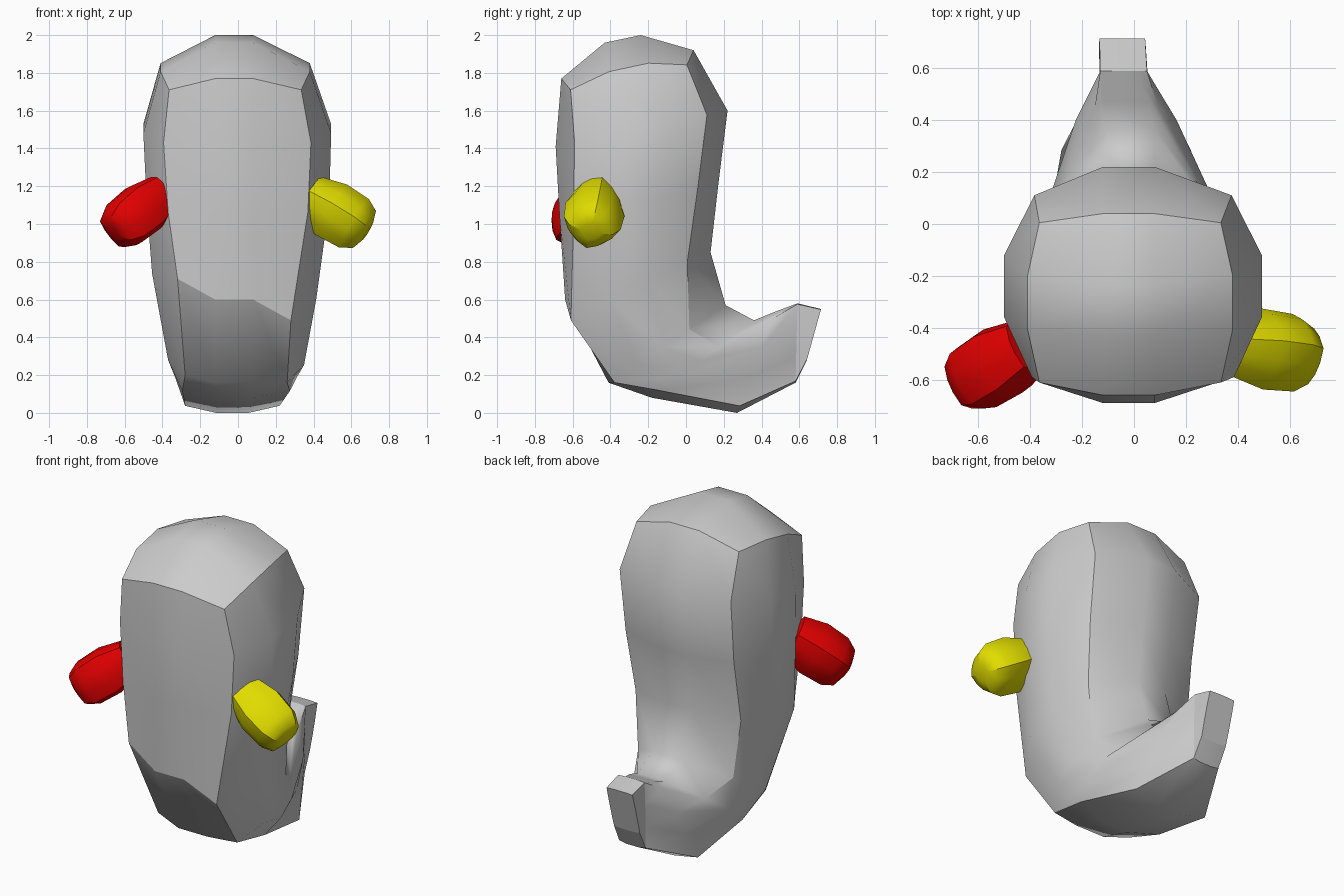
import bpy, bmesh, math
from mathutils import Vector

if "Cube" in bpy.data.objects:
    bpy.data.objects.remove(bpy.data.objects["Cube"])

CORNERS = (2, 5, 8, 11)   # columns of a 12-point ring that form the hard corner lines


def loft(name, rings, crown=None, sharp_rings=(), front_sharp=None, colour=None, back_end=99):
    """Skin 12-point rings; crown = four inner points of a 3x3 start cap."""
    bm = bmesh.new()
    rows = [[bm.verts.new(p) for p in ring] for ring in rings]
    for a, b in zip(rows, rows[1:]):
        for i in range(12):
            j = (i + 1) % 12
            bm.faces.new((a[i], a[j], b[j], b[i]))
    r = rows[0]
    if crown:
        a, b, c, d = [bm.verts.new(p) for p in crown]
        grid = [[r[11], r[0], r[1], r[2]], [r[10], a, b, r[3]],
                [r[9], c, d, r[4]], [r[8], r[7], r[6], r[5]]]
        for y in range(3):
            for x in range(3):
                bm.faces.new((grid[y][x], grid[y][x + 1], grid[y + 1][x + 1], grid[y + 1][x]))
    else:
        bm.faces.new(r)
    bm.faces.new(rows[-1])
    bmesh.ops.recalc_face_normals(bm, faces=bm.faces)
    for f in bm.faces:
        f.smooth = True

    def crease(u, v):
        e = bm.edges.get((u, v))
        if e:
            e.smooth = False
    for k, (a, b) in enumerate(zip(rows, rows[1:])):
        for i in CORNERS:
            if k != back_end or i in (2, 11):
                crease(a[i], b[i])
    for k in sharp_rings:
        for i in range(12):
            crease(rows[k][i], rows[k][(i + 1) % 12])
    if front_sharp is not None:
        for i in (11, 0, 1):
            crease(rows[front_sharp][i], rows[front_sharp][(i + 1) % 12])
    me = bpy.data.meshes.new(name)
    bm.to_mesh(me)
    bm.free()
    ob = bpy.data.objects.new(name, me)
    bpy.context.collection.objects.link(ob)
    if colour:
        mat = bpy.data.materials.new(name + "_paint")
        mat.diffuse_color = colour
        mat.use_nodes = True
        mat.node_tree.nodes["Principled BSDF"].inputs["Base Color"].default_value = mat.diffuse_color
        me.materials.append(mat)
    return ob


def body_ring(fy, fz, by, bz, w, cf, cb, tf, tb, drop=0.0, shift=0.0, mid=0.1, skew=0.0):
    """Rounded-square ring between a front point and a back point.
    shift moves it sideways, skew lowers the right front corner and lifts the left one."""
    F, B = Vector((0, fy, fz)), Vector((0, by, bz))
    fc, bc = F.lerp(B, tf), F.lerp(B, tb)
    s1, s2 = fc.lerp(bc, 0.33), fc.lerp(bc, 0.67)
    for p, k in ((fc, 1), (bc, 1), (s1, 0.25), (s2, 0.25)):
        p.z -= drop * k
    half = [(mid, F), (cf, fc), (w, s1), (w, s2), (cb, bc), (mid, B)]
    sides = []
    for s in (1, -1):
        sides.append([])
        for i, (x, p) in enumerate(half):
            off = shift if i not in (0, 5) or mid < 0.1 else -0.02
            lower = skew * s * (0, 1, 0.6, 0.3, 0, 0)[i]
            sides[-1].append(Vector((s * x + off, p.y, p.z - lower)))
    right, left = sides
    return [left[0]] + right + left[:0:-1]


# Body: crown down to the base, then swept back and up into the tail
body = [
    body_ring(-0.66, 1.77, 0.04, 1.92, 0.395, 0.35, 0.35, 0.07, 0.95, 0.07, -0.015),
    body_ring(-0.69, 1.41, 0.22, 1.60, 0.497, 0.39, 0.38, 0.11, 0.88, 0, -0.004),
    body_ring(-0.67, 1.05, 0.17, 1.20, 0.483, 0.37, 0.37, 0.09, 0.87),
    body_ring(-0.64, 0.60, 0.13, 0.85, 0.435, 0.30, 0.36, 0.04, 0.84, 0.01, -0.02, 0.1, 0.11),
    body_ring(-0.41, 0.16, 0.21, 0.57, 0.36, 0.27, 0.325, 0.05, 0.69, 0, -0.01, 0.1, 0.02),
    body_ring(-0.18, 0.08, 0.36, 0.49, 0.325, 0.285, 0.245, 0.09, 0.66, 0, -0.01, 0.09),
    body_ring(0.27, 0.00, 0.47, 0.535, 0.195, 0.25, 0.12, 0.07, 0.93, 0, -0.03, 0.085),
    body_ring(0.58, 0.16, 0.59, 0.58, 0.092, 0.09, 0.09, 0.02, 0.99, 0, -0.04, 0.04),
    body_ring(0.64, 0.28, 0.715, 0.55, 0.09, 0.088, 0.088, 0.02, 0.99, 0, -0.045, 0.04),
]
crown = [(-0.12, -0.43, 1.96), (0.08, -0.43, 1.96), (-0.12, -0.24, 2.0), (0.08, -0.24, 2.0)]
loft("body", body, crown, (0, 7, 8), 3, None, 5)


# Arms: short tapered stubs pointing outward, forward and down
def arm(name, centre, direction, roll, colour):
    turn = Vector(direction).to_track_quat('Z', 'Y')
    rings = []
    for z, r in ((-0.19, 0.11), (-0.05, 0.143), (0.09, 0.137), (0.155, 0.105), (0.175, 0.05)):
        ring = []
        for i in range(12):
            a = math.radians(30 * i + roll)
            k = r * (1.12 if i in CORNERS else 1.0)
            ring.append(Vector(centre) + turn @ Vector((k * math.cos(a), k * math.sin(a), z)))
        rings.append(ring)
    loft(name, rings, None, (0,), None, colour)


arm("left_arm", (-0.54, -0.55, 1.052), (-0.70, -0.44, -0.56), 0, (0.8, 0.0, 0.0, 1))
arm("right_arm", (0.537, -0.487, 1.05), (0.83, -0.10, -0.5), 15, (0.75, 0.72, 0.0, 1))
